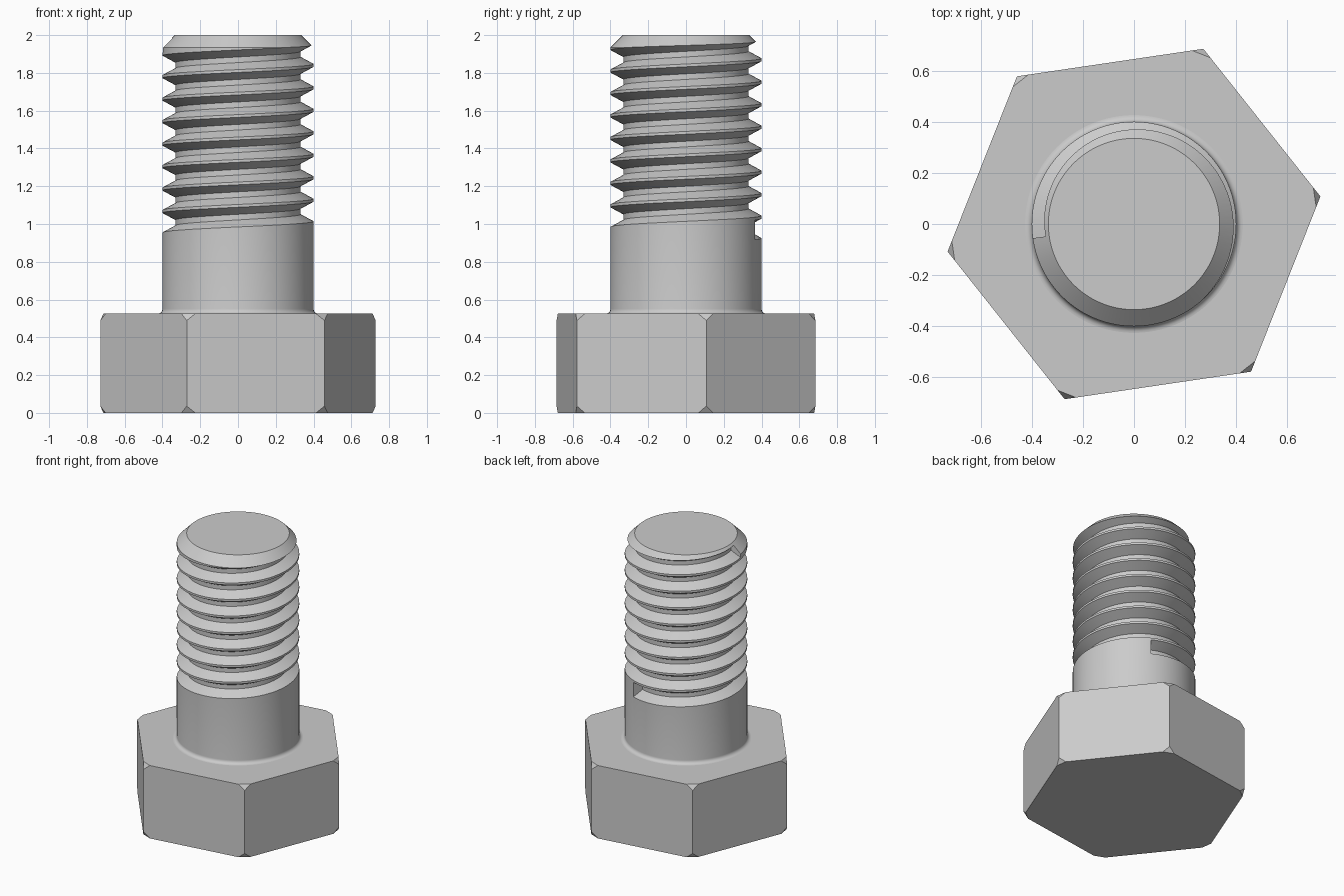
import bpy, bmesh
from math import sin, cos, radians, pi
from mathutils import Vector

cube = bpy.data.objects.get("Cube")
if cube:
    bpy.data.objects.remove(cube, do_unlink=True)

steel = bpy.data.materials.new("grey steel")
steel.use_nodes = True
steel.diffuse_color = (0.6, 0.6, 0.6, 1)
steel.node_tree.nodes["Principled BSDF"].inputs["Base Color"].default_value = (0.6, 0.6, 0.6, 1)


def polar(r, degrees, z):
    return Vector((r * cos(radians(degrees)), r * sin(radians(degrees)), z))


def make_object(name, bm):
    bmesh.ops.recalc_face_normals(bm, faces=bm.faces)
    mesh = bpy.data.meshes.new(name)
    bm.to_mesh(mesh)
    bm.free()
    mesh.materials.append(steel)
    obj = bpy.data.objects.new(name, mesh)
    bpy.context.collection.objects.link(obj)
    return obj


def loft(name, rings):
    """Skin a list of equal closed rings and cap both ends."""
    bm = bmesh.new()
    rows = [[bm.verts.new(p) for p in ring] for ring in rings]
    for low, high in zip(rows, rows[1:]):
        for i in range(len(low)):
            j = (i + 1) % len(low)
            bm.faces.new((low[i], low[j], high[j], high[i]))
    bm.faces.new(rows[0])
    bm.faces.new(rows[-1])
    return make_object(name, bm)


# Hexagonal head with its corners clipped at top and bottom
HEAD_TOP, CORNER, TURN = 0.525, 0.737, 8.4
CLIP_ALONG, CLIP_DOWN = 0.045, 0.036
bm = bmesh.new()
for k in range(6):
    before, here, after = [polar(CORNER, TURN + 60 * (k + d), 0) for d in (-1, 0, 1)]
    for z, inward in ((0, 1), (HEAD_TOP, -1)):
        bm.verts.new(here + Vector((0, 0, z + inward * CLIP_DOWN)))
        for other in (before, after):
            p = here + (other - here).normalized() * CLIP_ALONG
            bm.verts.new((p.x, p.y, z))
bmesh.ops.convex_hull(bm, input=bm.verts)
bmesh.ops.dissolve_limit(bm, angle_limit=radians(2), verts=bm.verts, edges=bm.edges)
head = make_object("hex_head", bm)

# Round shank with a fillet at the head and a chamfered tip
RADIUS, ROOT, TIP, FILLET, SIDES = 0.4, 0.331, 0.335, 0.026, 96
profile = [(RADIUS + FILLET, HEAD_TOP - 0.02)]
for i in range(7):
    a = i / 6 * pi / 2
    profile.append((RADIUS + FILLET * (1 - sin(a)), HEAD_TOP + FILLET * (1 - cos(a))))
profile += [(RADIUS, 2 - (RADIUS - TIP)), (TIP, 2)]
shank = loft("threaded_shank",
             [[polar(r, 360 * i / SIDES, z) for i in range(SIDES)] for r, z in profile])

# Helical groove cutter, right handed
PITCH, START, TURNS, BASE = 0.119, 66, 8 + 122 / 360, 0.917
flank = PITCH * 5 / 16
extra = 0.1 * flank
reach = RADIUS + 0.1 * (RADIUS - ROOT)
section = [(reach, -extra), (ROOT, flank), (ROOT, flank + PITCH / 4),
           (reach, 2 * flank + PITCH / 4 + extra)]
steps = int(TURNS * SIDES)
rings = []
for i in range(steps + 1):
    turn = TURNS * i / steps
    rings.append([polar(r, START + 360 * turn, BASE + PITCH * turn + z) for r, z in section])
cutter = loft("thread_cutter", rings)
cutter.hide_render = True

# Cut the thread, then drop the cutter
cut = shank.modifiers.new("thread", 'BOOLEAN')
cut.operation = 'DIFFERENCE'
cut.solver = 'EXACT'
cut.object = cutter
bpy.ops.object.select_all(action='DESELECT')
shank.select_set(True)
bpy.context.view_layer.objects.active = shank
bpy.ops.object.modifier_apply(modifier=cut.name)
bpy.data.objects.remove(cutter, do_unlink=True)
bpy.ops.object.shade_smooth_by_angle(angle=radians(25))
